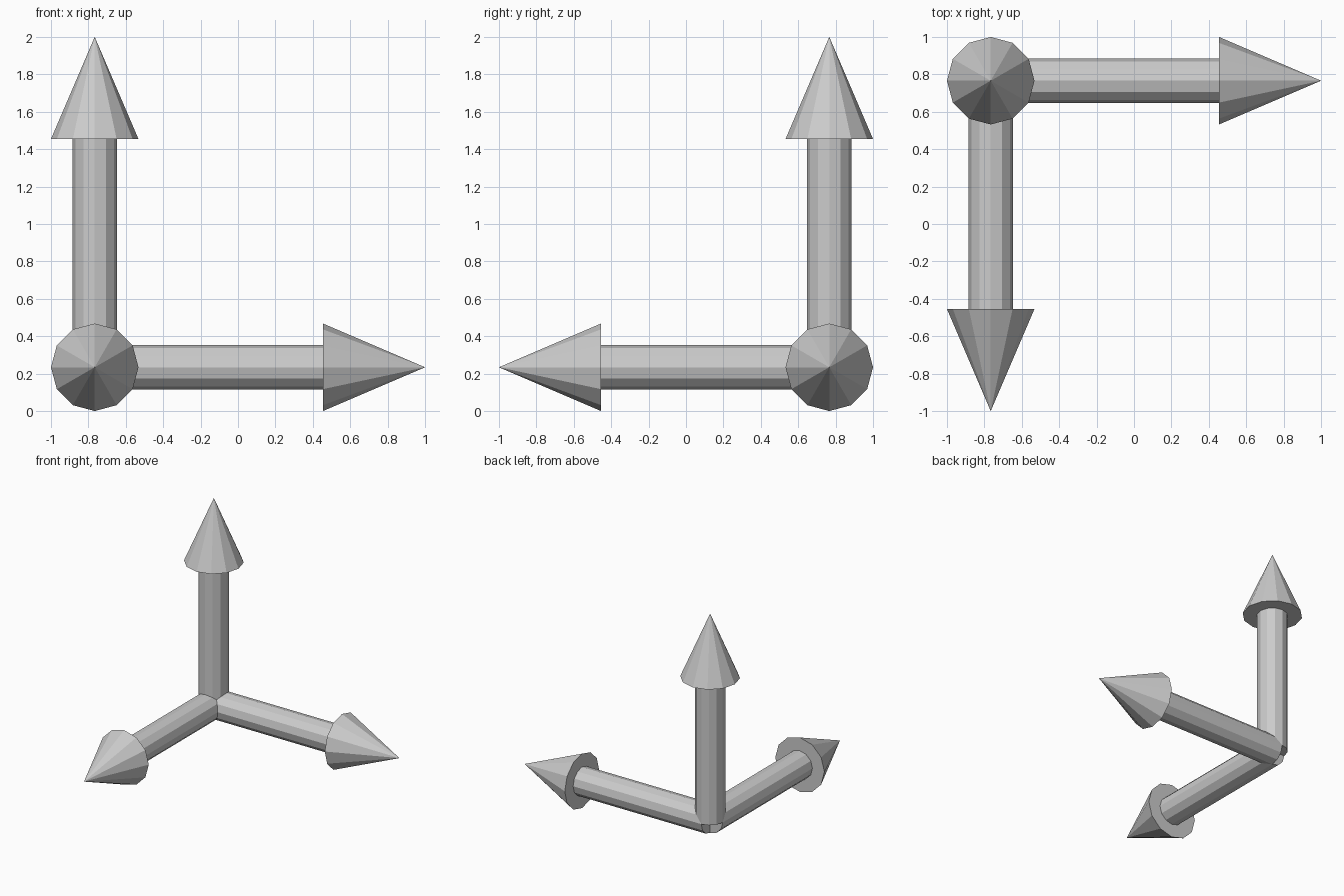
import bpy, bmesh
from math import pi, cos, sin
from mathutils import Matrix, Vector

if "Cube" in bpy.data.objects:
    bpy.data.objects.remove(bpy.data.objects["Cube"])

ORIGIN = Vector((-0.766, 0.766, 0.234))
SIDES = 12
SHAFT_R, HEAD_R = 0.12, 0.234
SHAFT_LEN, TIP = 1.22, 1.766


def arrow(name, rotation):
    """Closed shaft and conical head, lathed as one profile along local +z."""
    bm = bmesh.new()
    rings = []
    for r, z in ((SHAFT_R, 0), (SHAFT_R, SHAFT_LEN), (HEAD_R, SHAFT_LEN)):
        rings.append([bm.verts.new((r * cos(2 * pi * i / SIDES),
                                    r * sin(2 * pi * i / SIDES), z))
                      for i in range(SIDES)])
    tip = bm.verts.new((0, 0, TIP))
    bm.faces.new(rings[0][::-1])
    for i in range(SIDES):
        j = (i + 1) % SIDES
        for a, b in zip(rings, rings[1:]):
            bm.faces.new((a[i], a[j], b[j], b[i]))
        bm.faces.new((rings[-1][i], rings[-1][j], tip))
    bmesh.ops.recalc_face_normals(bm, faces=bm.faces)
    bm.transform(rotation)
    mesh = bpy.data.meshes.new(name)
    bm.to_mesh(mesh)
    bm.free()
    obj = bpy.data.objects.new(name, mesh)
    obj.location = ORIGIN
    bpy.context.collection.objects.link(obj)


# Three arrows sharing one corner
arrow("up_arrow", Matrix.Identity(4))
arrow("right_arrow", Matrix.Rotation(pi / 2, 4, 'Y'))
arrow("front_arrow", Matrix.Rotation(pi / 2, 4, 'X'))
